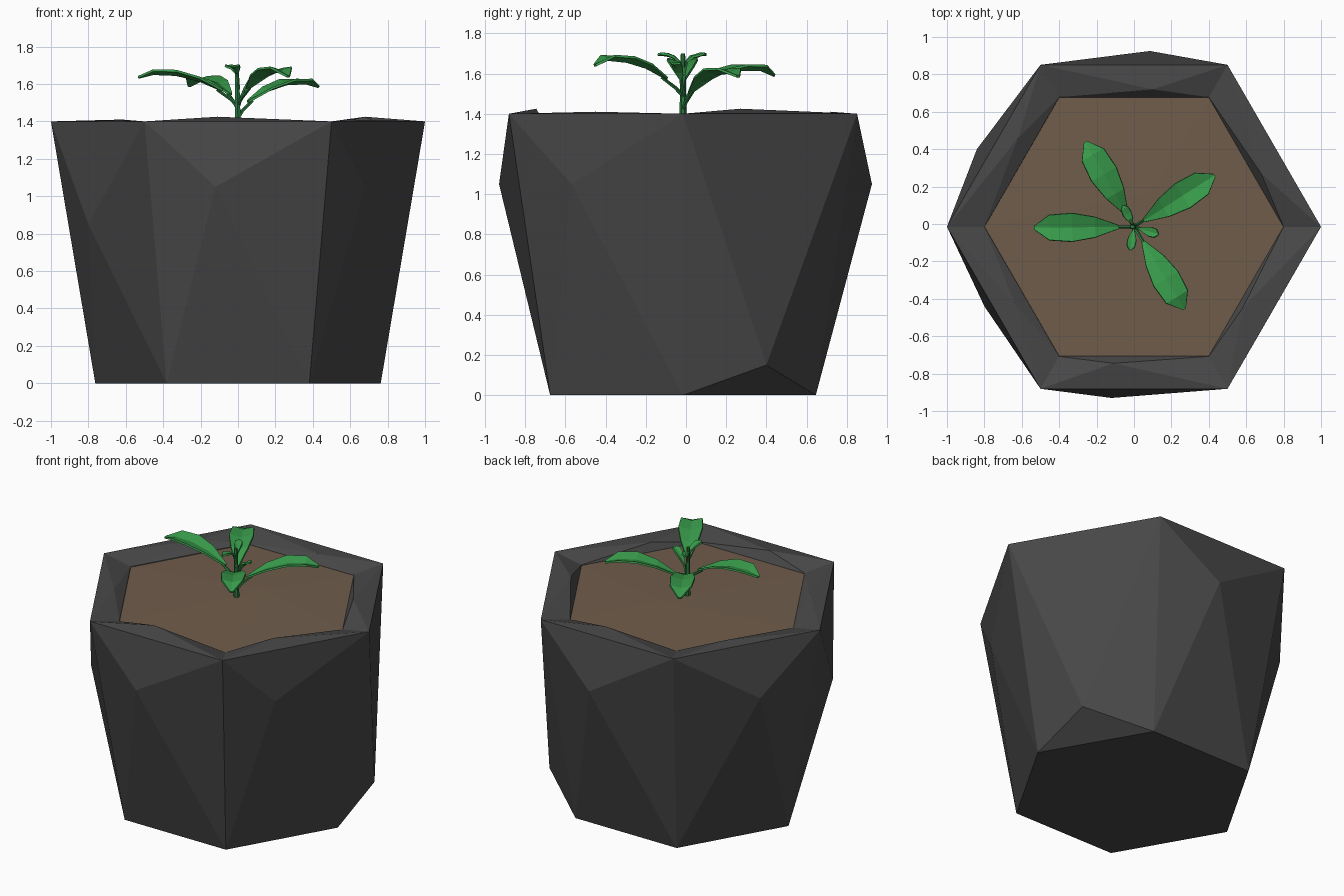
import bpy, bmesh, math
from mathutils import Vector

if "Cube" in bpy.data.objects:
    bpy.data.objects.remove(bpy.data.objects["Cube"])

CY = -0.015


def material(name, rgb):
    m = bpy.data.materials.new(name)
    m.diffuse_color = (*rgb, 1)
    m.use_nodes = True
    m.node_tree.nodes["Principled BSDF"].inputs["Base Color"].default_value = m.diffuse_color
    return m


STONE = material("dark grey", (0.065, 0.065, 0.065))
SOIL = material("soil brown", (0.16, 0.108, 0.07))
LEAF = material("leaf green", (0.04, 0.33, 0.07))
STEM = material("stem green", (0.025, 0.2, 0.05))


def finish(name, bm, mat):
    bmesh.ops.recalc_face_normals(bm, faces=bm.faces[:])
    me = bpy.data.meshes.new(name)
    bm.to_mesh(me)
    bm.free()
    me.materials.append(mat)
    ob = bpy.data.objects.new(name, me)
    bpy.context.collection.objects.link(ob)
    return ob


def hexagon(bm, r, z):
    return [bm.verts.new((r * math.cos(i * math.pi / 3), CY + r * math.sin(i * math.pi / 3), z))
            for i in range(6)]


def fan(bm, loop, point):
    p = bm.verts.new(point)
    for a, b in zip(loop, loop[1:] + loop[:1]):
        bm.faces.new((a, b, p))


# Faceted pot: each side and each rim segment is a fan round one raised point
side_points = [(0.75, 0.40, 0.15), (0.085, 0.925, 1.05), (-0.84, 0.40, 1.05),
               (-0.80, -0.44, 0.85), (-0.12, -0.93, 1.05), (0.68, -0.57, 1.05)]
rim_points = [(0.68, 0.27, 1.425), (0.10, 0.72, 1.41), (-0.62, 0.46, 1.41),
              (-0.64, -0.42, 1.405), (-0.11, -0.745, 1.425), (0.58, -0.45, 1.41)]
bm = bmesh.new()
base, outer = hexagon(bm, 0.763, 0), hexagon(bm, 1.0, 1.4)
inner, inside = hexagon(bm, 0.8, 1.362), hexagon(bm, 0.79, 1.33)
for i in range(6):
    j = (i + 1) % 6
    fan(bm, [base[i], base[j], outer[j], outer[i]], side_points[i])
    fan(bm, [outer[i], outer[j], inner[j], inner[i]], rim_points[i])
    bm.faces.new((inner[i], inner[j], inside[j], inside[i]))
bm.faces.new(base)
bm.faces.new(inside)
finish("pot", bm, STONE)

# Soil surface with a faint mound
bm = bmesh.new()
fan(bm, hexagon(bm, 0.8, 1.358), (0.08, 0.16, 1.375))
finish("soil", bm, SOIL)


def tube(name, points, r0, r1, sides=6):
    bm = bmesh.new()
    pts = [Vector(p) for p in points]
    rings = []
    for k, p in enumerate(pts):
        t = pts[min(k + 1, len(pts) - 1)] - pts[max(k - 1, 0)]
        q = t.to_track_quat('Z', 'Y')
        r = r0 + (r1 - r0) * k / (len(pts) - 1)
        rings.append([bm.verts.new(p + q @ Vector((r * math.cos(a), r * math.sin(a), 0)))
                      for a in [2 * math.pi * s / sides for s in range(sides)]])
    for a, b in zip(rings, rings[1:]):
        for s in range(sides):
            u = (s + 1) % sides
            bm.faces.new((a[s], a[u], b[u], b[s]))
    bm.faces.new(rings[0])
    bm.faces.new(rings[-1])
    finish(name, bm, STEM)


# Main stem
tube("stem", [(0, CY, 1.35), (-0.003, CY, 1.55), (-0.008, CY, 1.70)], 0.018, 0.011)


def leaf(name, tip, length_z, width, start):
    """Folded blade from near the stem to tip; length_z gives midrib heights along it."""
    bm = bmesh.new()
    root = Vector((0, CY))
    d = Vector(tip) - root
    side = Vector((-d.y, d.x)).normalized()
    shape = [0.12, 0.72, 1.0, 0.88, 0.12]
    rows = []
    for k, (z, w) in enumerate(zip(length_z, shape)):
        f = start + (1 - start) * (0, 0.28, 0.55, 0.82, 1)[k]
        c = root + d * f
        half = w * width / 2
        rows.append([bm.verts.new((*(c + side * half * s), z + abs(s) * half * 0.28))
                     for s in (-1, 0, 1)])
    for a, b in zip(rows, rows[1:]):
        for s in range(2):
            bm.faces.new((a[s], a[s + 1], b[s + 1], b[s]))
    ob = finish(name, bm, LEAF)
    # keep upper side outward before thickening
    if ob.data.polygons[0].normal.z < 0:
        ob.data.flip_normals()
    mod = ob.modifiers.new("thickness", 'SOLIDIFY')
    mod.thickness = 0.012
    # leaf stalk
    a = root + d * start * 0.5
    b = root + d * (start + 0.06)
    z0 = length_z[0]
    tube(name + "_stalk", [(0, CY, z0 - 0.09), (*a, z0 - 0.05), (*b, z0)], 0.011, 0.008, 5)


# Four large leaves and three young ones
leaf("leaf_left", (-0.535, -0.02), (1.57, 1.625, 1.655, 1.66, 1.64), 0.15, 0.15)
leaf("leaf_back", (-0.26, 0.44), (1.55, 1.605, 1.625, 1.625, 1.595), 0.15, 0.15)
leaf("leaf_right", (0.43, 0.26), (1.51, 1.57, 1.605, 1.61, 1.59), 0.15, 0.12)
leaf("leaf_front", (0.27, -0.455), (1.58, 1.635, 1.665, 1.675, 1.645), 0.15, 0.18)
leaf("young_leaf_right", (0.13, -0.055), (1.57, 1.61, 1.635, 1.65, 1.655), 0.05, 0.2)
leaf("young_leaf_front", (-0.02, -0.14), (1.66, 1.685, 1.695, 1.70, 1.70), 0.045, 0.1)
leaf("young_leaf_back", (-0.06, 0.10), (1.66, 1.685, 1.69, 1.70, 1.70), 0.045, 0.1)
